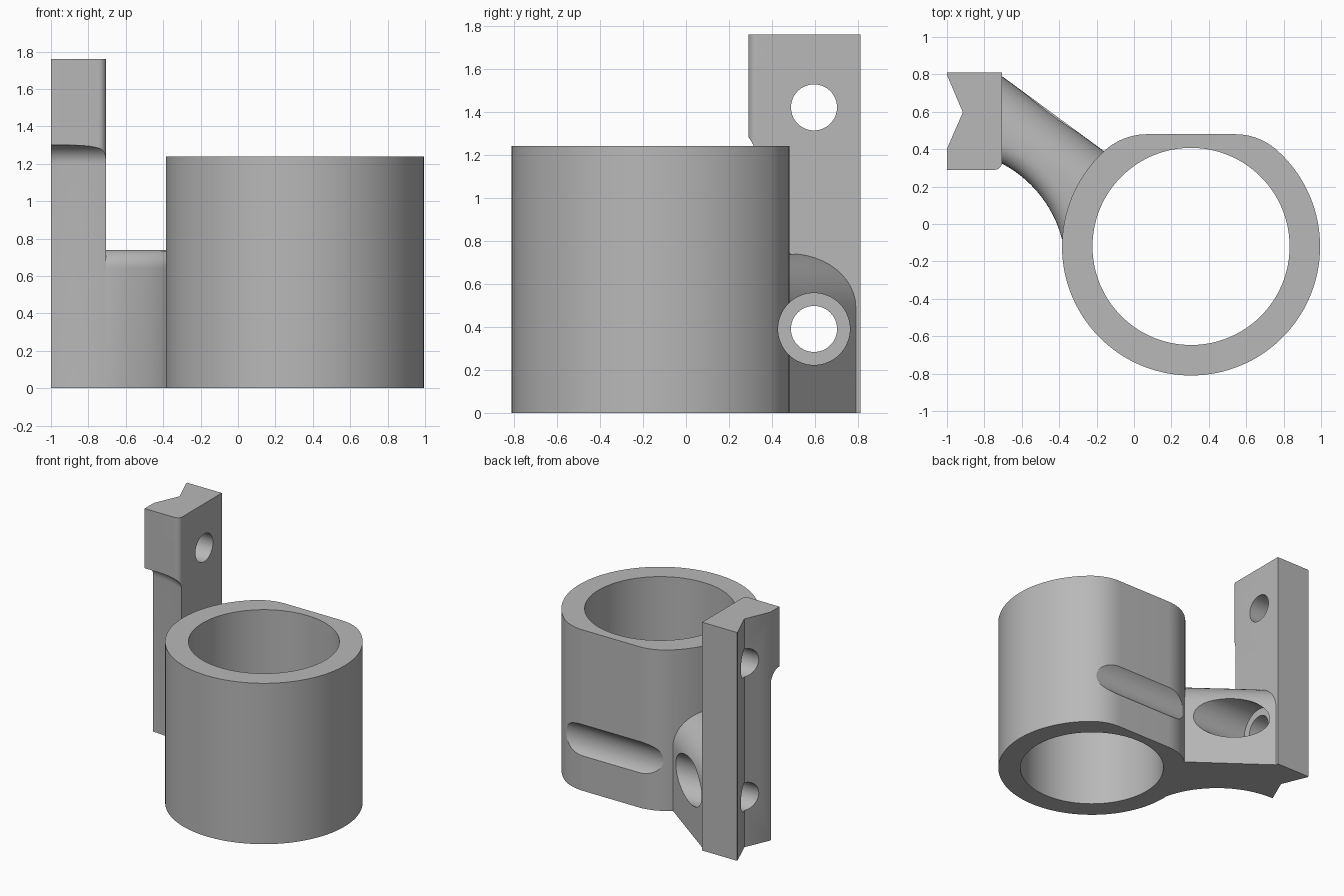
import bpy, bmesh, math
from mathutils import Matrix, Vector

if "Cube" in bpy.data.objects:
    bpy.data.objects.remove(bpy.data.objects["Cube"])

RING = (0.305, -0.12)      # ring axis
RELIEF = (-1.0, -0.24)     # axis of the concave relief on the front
RELIEF_R = 0.635
HEIGHT = 1.24

grey = bpy.data.materials.new("plain_grey")
grey.diffuse_color = (0.48, 0.48, 0.48, 1)
grey.use_nodes = True
grey.node_tree.nodes["Principled BSDF"].inputs["Base Color"].default_value = grey.diffuse_color


def finish(name, bm):
    bmesh.ops.recalc_face_normals(bm, faces=bm.faces[:])
    mesh = bpy.data.meshes.new(name)
    bm.to_mesh(mesh)
    bm.free()
    mesh.materials.append(grey)
    obj = bpy.data.objects.new(name, mesh)
    bpy.context.collection.objects.link(obj)
    return obj


def loft(name, sections):
    """Skin a list of equal-length closed sections and cap both ends."""
    bm = bmesh.new()
    rows = [[bm.verts.new(p) for p in s] for s in sections]
    n = len(rows[0])
    for a, b in zip(rows, rows[1:]):
        for i in range(n):
            j = (i + 1) % n
            bm.faces.new((a[i], a[j], b[j], b[i]))
    bm.faces.new(rows[0])
    bm.faces.new(rows[-1])
    return finish(name, bm)


def prism(name, outline, z0, z1):
    return loft(name, [[(x, y, z) for x, y in outline] for z in (z0, z1)])


def arc(cx, cy, r, a0, a1, n):
    out = []
    for i in range(n + 1):
        a = math.radians(a0 + (a1 - a0) * i / n)
        out.append((cx + r * math.cos(a), cy + r * math.sin(a)))
    return out


def rod_x(name, r, x0, x1, y, z):
    ring = arc(y, z, r, 0, 360, 64)[:-1]
    return loft(name, [[(x, p, q) for p, q in ring] for x in (x0, x1)])


def boolean(target, tool, operation):
    mod = target.modifiers.new(operation.lower(), 'BOOLEAN')
    mod.object = tool
    mod.operation = operation
    mod.solver = 'EXACT'
    bpy.ops.object.select_all(action='DESELECT')
    bpy.context.view_layer.objects.active = target
    target.select_set(True)
    bpy.ops.object.modifier_apply(modifier=mod.name)
    bpy.data.objects.remove(tool, do_unlink=True)


# Ring body: round outside with a flat back blended by large corner radii
cx, cy = RING
f, half, ang = 0.338, 0.235, 48.1
outline = arc(cx, cy, 0.69, 180 - ang, 360 + ang, 96)
outline += arc(cx + half, cy + 0.6 - f, f, ang, 90, 14)[1:]
outline += arc(cx - half, cy + 0.6 - f, f, 90, 180 - ang, 14)[:-1]
body = prism("holder_body", outline, 0, HEIGHT)

# Mounting post: tall block with a V groove down its outer side
post = prism("mounting_post",
             [(-1, 0.81), (-1, 0.797), (-0.915, 0.597), (-1, 0.402), (-1, 0.29)]
             + arc(-0.745, 0.33, 0.04, -90, 0, 8) + [(-0.705, 0.81)], 0, 1.76)

# Round relief under the post head, with a filleted ceiling
profile = [(RELIEF_R, -0.1)] + arc(RELIEF_R - 0.1, 1.2, 0.1, 0, 90, 10)
relief = loft("relief_cutter",
              [[(x, y, z) for x, y in arc(*RELIEF, r, 0, 360, 128)[:-1]]
               for r, z in profile])
boolean(post, relief, 'DIFFERENCE')

# Arm: concave front, straight back, rounded top edges
sections = []
STEPS = 28
for i in range(STEPS + 1):
    t = i / STEPS
    a = math.radians(63.3 + (5 - 63.3) * t)
    front = Vector((RELIEF[0] + RELIEF_R * math.cos(a),
                    RELIEF[1] + RELIEF_R * math.sin(a)))
    back = Vector((-0.715, 0.797)).lerp(Vector((-0.10, 0.345)), t)
    width = (back - front).length
    along = (back - front) / width
    rf, rb = 0.11 + 0.08 * t, 0.31 - 0.055 * t
    section = [(0, 0)]
    for k in range(9):
        q = math.pi / 2 * k / 8
        section.append((rf - rf * math.cos(q), 0.64 + 0.1 * math.sin(q)))
    for k in range(13):
        q = math.pi / 2 * k / 12
        section.append((width - rb + rb * math.sin(q), 0.49 + 0.25 * math.cos(q)))
    section.append((width, 0))
    sections.append([(*(front + along * s), z) for s, z in section])
arm = loft("arm", sections)

boolean(body, arm, 'UNION')
boolean(body, post, 'UNION')

# Bore through the ring
bore = prism("bore_cutter", arc(cx, cy, 0.527, 0, 360, 128)[:-1], -0.1, 1.4)
boolean(body, bore, 'DIFFERENCE')

# Screw holes, and the tool clearance that also grooves the flat back
boolean(body, rod_x("clearance_cutter", 0.167, -0.702, 1.3, 0.595, 0.39), 'DIFFERENCE')
for z in (0.39, 1.42):
    boolean(body, rod_x("hole_cutter", 0.107, -1.2, -0.5, 0.595, z), 'DIFFERENCE')

bpy.ops.object.select_all(action='DESELECT')
body.select_set(True)
bpy.context.view_layer.objects.active = body
bpy.ops.object.shade_smooth_by_angle(angle=math.radians(25))
